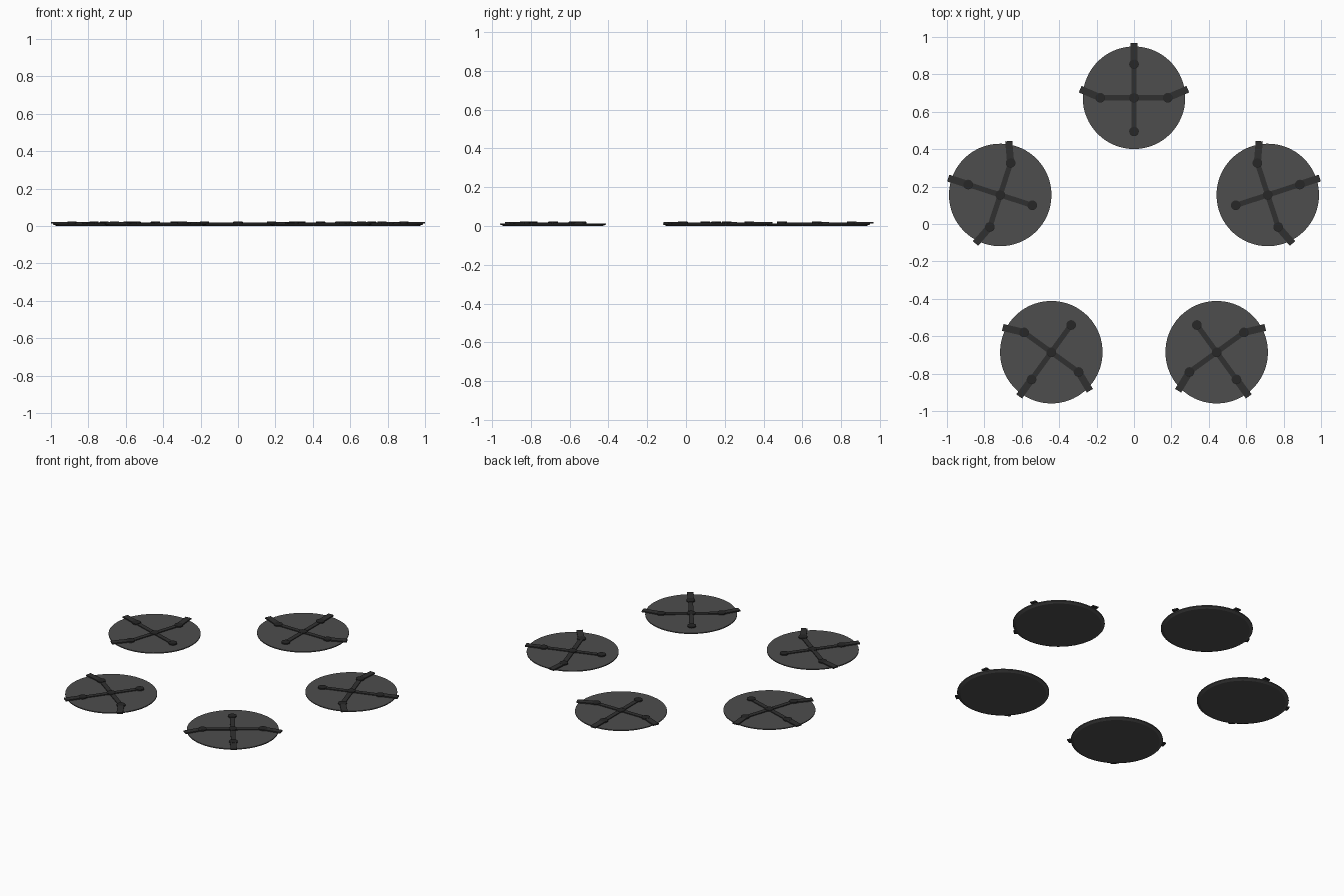
import bpy, bmesh
from math import sin, cos, pi, radians
from mathutils import Matrix, Vector

if "Cube" in bpy.data.objects:
    bpy.data.objects.remove(bpy.data.objects["Cube"])

RING, CY = 0.752, -0.077      # pentagon radius and centre
NODE, TIP = 0.18, 0.117       # bar length, tab length


def material(name, v):
    m = bpy.data.materials.new(name)
    m.diffuse_color = (v, v, v, 1)
    m.use_nodes = True
    m.node_tree.nodes["Principled BSDF"].inputs["Base Color"].default_value = m.diffuse_color
    return m


plate_mat = material("dark_grey", 0.075)
strap_mat = material("charcoal", 0.03)
pin_mat = material("black", 0.02)


def finish(bm, name, mat, place):
    bmesh.ops.recalc_face_normals(bm, faces=bm.faces)
    me = bpy.data.meshes.new(name)
    bm.to_mesh(me)
    bm.free()
    me.materials.append(mat)
    ob = bpy.data.objects.new(name, me)
    ob.matrix_world = place
    bpy.context.collection.objects.link(ob)


def lathe(name, profile, centres, segs, mat, place):
    """Capped round solids from a (radius, z) profile."""
    bm = bmesh.new()
    for cx, cy in centres:
        rings = [[bm.verts.new((cx + r * cos(2 * pi * i / segs),
                                cy + r * sin(2 * pi * i / segs), z))
                  for i in range(segs)] for r, z in profile]
        bm.faces.new(rings[0][::-1])
        bm.faces.new(rings[-1])
        for a, b in zip(rings, rings[1:]):
            for i in range(segs):
                j = (i + 1) % segs
                bm.faces.new((a[i], a[j], b[j], b[i]))
    finish(bm, name, mat, place)


def bars(name, spans, width, z0, z1, mat, place):
    """Flat straps between pairs of 2D points."""
    bm = bmesh.new()
    for p, q in spans:
        p, q = Vector(p), Vector(q)
        d = q - p
        mid = (p + q) / 2
        m = (Matrix.Translation((mid.x, mid.y, (z0 + z1) / 2))
             @ Matrix.Rotation(math_angle(d), 4, 'Z')
             @ Matrix.Diagonal((d.length, width, z1 - z0, 1)))
        bmesh.ops.create_cube(bm, size=1, matrix=m)
    finish(bm, name, mat, place)


def math_angle(d):
    return Vector((1, 0)).angle_signed(d) * -1 if d.length else 0


# local +y points away from the middle of the ring
out, inn, left, right = (0, NODE), (0, -NODE), (-NODE, 0), (NODE, 0)
tilt = radians(23)
dx, dy = TIP * cos(tilt), TIP * sin(tilt)

for k in range(5):
    a = radians(90 + 72 * k)
    place = (Matrix.Translation((RING * cos(a), CY + RING * sin(a), 0))
             @ Matrix.Rotation(a - pi / 2, 4, 'Z'))
    # round plate with a chamfered underside
    lathe(f"plate_{k}", [(0.255, 0), (0.274, 0.008), (0.274, 0.014)],
          [(0, 0)], 64, plate_mat, place)
    # crossing straps
    bars(f"cross_straps_{k}", [(out, inn), (left, right)],
         0.028, 0.012, 0.019, strap_mat, place)
    # end tabs hooking over the rim
    bars(f"rim_tabs_{k}", [(out, (0, NODE + 0.112)),
                           (left, (-NODE - dx, dy)),
                           (right, (NODE + dx, dy))],
         0.038, 0.013, 0.021, strap_mat, place)
    # round pins at the joints
    lathe(f"pins_{k}", [(0.026, 0.012), (0.026, 0.0215), (0.023, 0.023)],
          [(0, 0), out, inn, left, right], 20, pin_mat, place)
